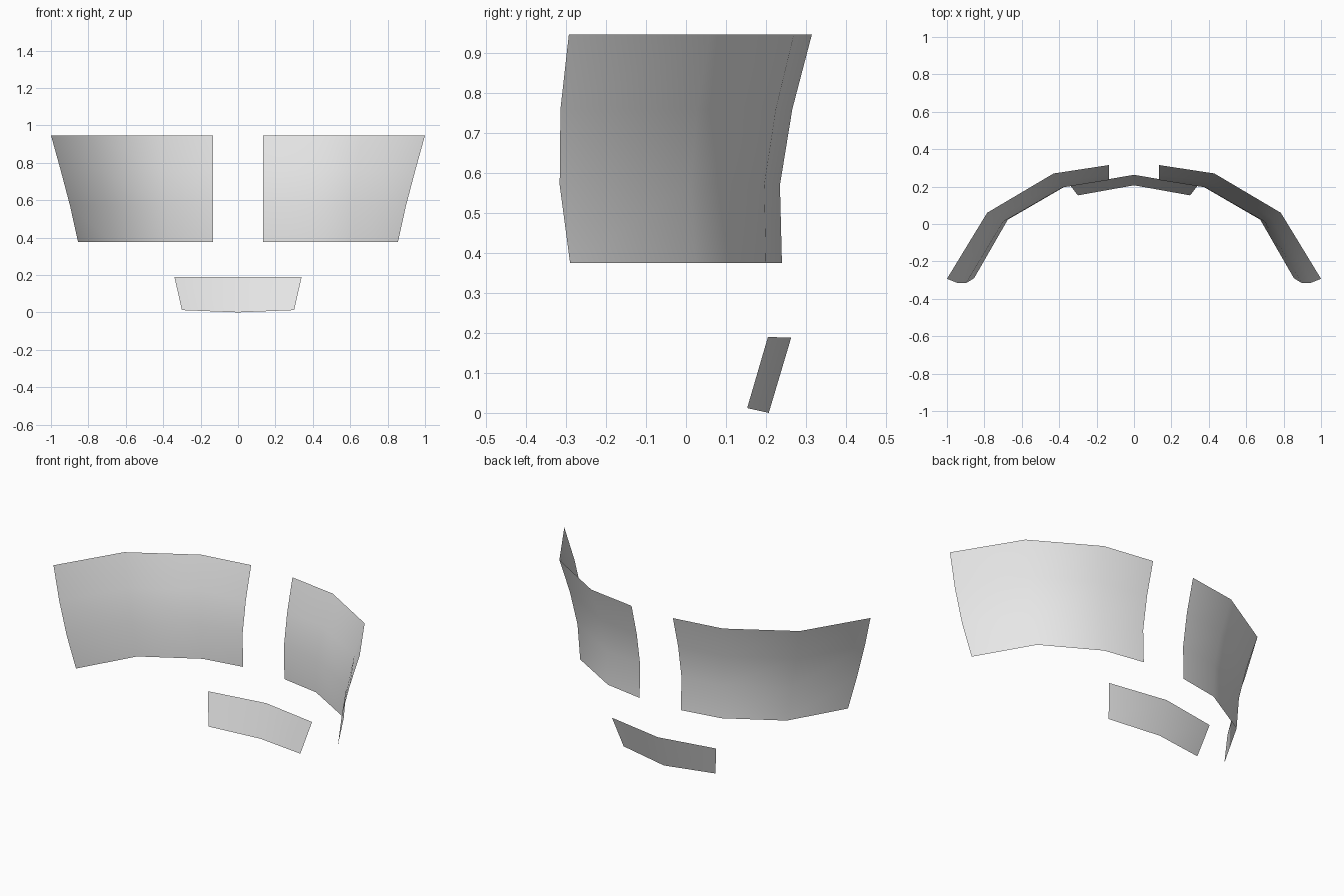
import bpy

if "Cube" in bpy.data.objects:
    bpy.data.objects.remove(bpy.data.objects["Cube"], do_unlink=True)

# Single light grey finish
grey = bpy.data.materials.new("light_grey")
grey.use_nodes = True
grey.diffuse_color = (0.8, 0.8, 0.8, 1)
grey.node_tree.nodes["Principled BSDF"].inputs["Base Color"].default_value = (0.8, 0.8, 0.8, 1)


def sheet(name, rows, side=1):
    """Skin a grid of points, listed top row first, into an open sheet."""
    cols = len(rows[0])
    verts = [(x * side, y, z) for row in rows for x, y, z in row]
    faces = []
    for r in range(len(rows) - 1):
        for c in range(cols - 1):
            a = r * cols + c
            quad = (a, a + cols, a + cols + 1, a + 1)
            faces.append(quad if side > 0 else quad[::-1])
    mesh = bpy.data.meshes.new(name)
    mesh.from_pydata(verts, [], faces)
    mesh.materials.append(grey)
    mesh.shade_smooth()
    obj = bpy.data.objects.new(name, mesh)
    bpy.context.collection.objects.link(obj)
    return obj


# Curved side panels: plan outline of each level, from the centre outwards
levels = [
    (0.947, [(0.135, 0.315), (0.43, 0.27), (0.785, 0.06), (1.0, -0.293)]),
    (0.76, [(0.135, 0.266), (0.40, 0.225), (0.74, 0.027), (0.948, -0.314)]),
    (0.57, [(0.135, 0.235), (0.38, 0.196), (0.70, 0.012), (0.898, -0.316)]),
    (0.375, [(0.135, 0.24), (0.37, 0.2), (0.675, 0.023), (0.855, -0.29)]),
]
panel = [[(x, y, z) for x, y in plan] for z, plan in levels]
sheet("left_panel", panel, 1)
sheet("right_panel", panel, -1)

# Small folded lower panel, leaning forward at the bottom
sheet("lower_panel", [
    [(-0.34, 0.205, 0.19), (0, 0.263, 0.188), (0.34, 0.205, 0.19)],
    [(-0.30, 0.153, 0.012), (0, 0.207, 0.0), (0.30, 0.153, 0.012)],
])
